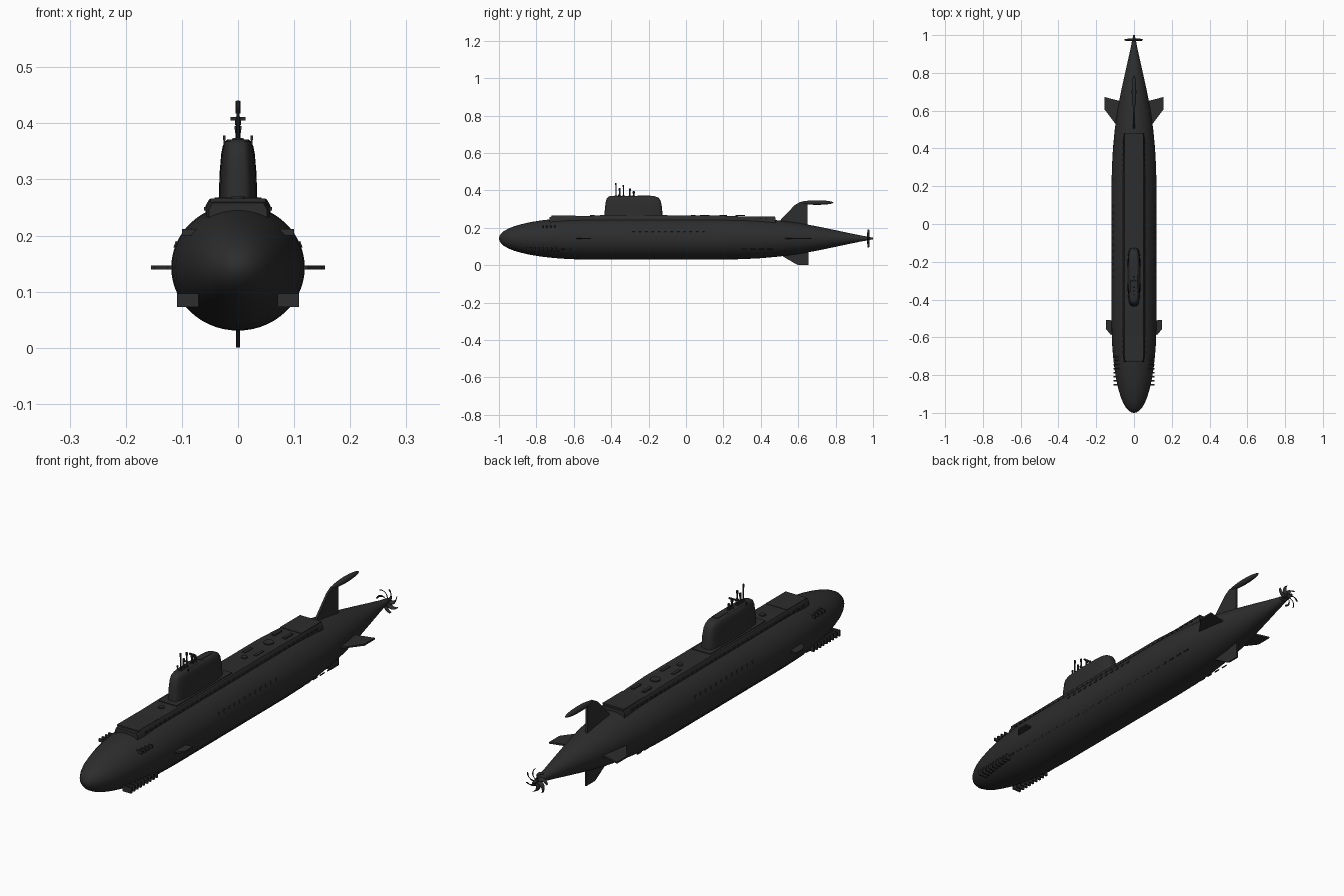
import bpy, bmesh, math
from mathutils import Matrix

if "Cube" in bpy.data.objects:
    bpy.data.objects.remove(bpy.data.objects["Cube"])

def material(name, v):
    m = bpy.data.materials.new(name)
    m.diffuse_color = (v, v, v, 1)
    m.use_nodes = True
    m.node_tree.nodes["Principled BSDF"].inputs["Base Color"].default_value = m.diffuse_color
    return m

BLACK = material("hull_black", 0.026)
AXIS = 0.143      # height of the hull axis
FLAT = 0.945      # hull height / width

def finish(name, bm, mat=BLACK):
    bmesh.ops.recalc_face_normals(bm, faces=bm.faces[:])
    me = bpy.data.meshes.new(name)
    bm.to_mesh(me)
    bm.free()
    me.materials.append(mat)
    ob = bpy.data.objects.new(name, me)
    bpy.context.collection.objects.link(ob)
    return ob

def loft(name, rings):
    bm = bmesh.new()
    loops = [[bm.verts.new(p) for p in r] for r in rings]
    n = len(loops[0])
    for a, b in zip(loops, loops[1:]):
        for i in range(n):
            bm.faces.new((a[i], a[(i + 1) % n], b[(i + 1) % n], b[i]))
    bm.faces.new(loops[0])
    bm.faces.new(loops[-1])
    return finish(name, bm)

def add_box(bm, c, s, roll=0.0):
    m = Matrix.Translation(c) @ Matrix.Rotation(roll, 4, 'Y') @ Matrix.Diagonal((*s, 1))
    bmesh.ops.create_cube(bm, size=1, matrix=m)

def add_cyl(bm, c, r, h, r2=None, seg=16, axis='Z'):
    m = Matrix.Translation(c)
    if axis == 'Y':
        m = m @ Matrix.Rotation(-math.pi / 2, 4, 'X')
    bmesh.ops.create_cone(bm, cap_ends=True, segments=seg, radius1=r,
                          radius2=r if r2 is None else r2, depth=h, matrix=m)

# Hull: ellipse sections along y
PROFILE = [(-1, .004), (-.997, .014), (-.99, .026), (-.975, .041), (-.95, .056), (-.92, .069),
           (-.88, .081), (-.83, .093), (-.77, .103), (-.7, .111), (-.62, .117), (-.52, .119),
           (.2, .119), (.3, .117), (.4, .1115), (.5, .102), (.6, .088), (.7, .069),
           (.8, .047), (.88, .029), (.94, .016), (.975, .010)]

def radius(y):
    for (y0, r0), (y1, r1) in zip(PROFILE, PROFILE[1:]):
        if y0 <= y <= y1:
            return r0 + (r1 - r0) * (y - y0) / (y1 - y0)
    return 0

def hull_ring(y, r, n=56):
    return [(r * math.cos(2 * math.pi * i / n), y, AXIS + FLAT * r * math.sin(2 * math.pi * i / n))
            for i in range(n)]

loft("hull", [hull_ring(y, r) for y, r in PROFILE])

# Deck casing: chamfered strip along the top of the hull
def deck_ring(y, w, top):
    return [(-w, y, .215), (-w, y, top - .012), (-w + .007, y, top),
            (w - .007, y, top), (w, y, top - .012), (w, y, .215)]
loft("deck_casing", [deck_ring(-.73, .052, .258), deck_ring(-.7, .056, .263), deck_ring(-.45, .058, .265),
                     deck_ring(.2, .058, .265), deck_ring(.478, .054, .254)])

# Deck hatches and covers
bm = bmesh.new()
add_box(bm, (0, -.655, .262), (.098, .13, .007))
add_box(bm, (0, .41, .258), (.098, .13, .007))
for y in (.2, -.5, .04):
    add_cyl(bm, (0, y, .266), .02 if y == .2 else .012, .007, seg=24)
for y in (.1, .29):
    for s in (-1, 1):
        add_box(bm, (s * .025, y, .265), (.012, .05, .006))
add_box(bm, (0, -.28, .265), (.084, .36, .006))
finish("deck_hatches", bm)

# Drain slots along both edges of the casing
bm = bmesh.new()
for i in range(38):
    y = -.68 + i * .03
    for s in (-1, 1):
        add_box(bm, (s * .0575, y, .2475), (.006, .014, .006))
finish("deck_drain_slots", bm)

# Side slots, low flooding slots, bow grilles
bm = bmesh.new()
for s in (-1, 1):
    for i in range(12):
        add_box(bm, (s * .111, -.28 + i * .034, .184), (.004, .012, .012), s * -.36)
    for i in range(26):
        add_box(bm, (s * .102, -.70 + i * .046, .085), (.004, .026, .005), s * .55)
    for i in range(9):
        y = -.85 + i * .021
        x = radius(y) * .84
        add_box(bm, (s * (x + .105) / 2, y, .085), (max(.107 - x, .006) + .006, .008, .024))
    for i in range(4):
        add_box(bm, (s * .085, -.765 + i * .021, .206), (.030, .007, .012))
finish("hull_slots", bm)

# Sail: rounded-box sections stacked in z
def sail_ring(z, y0, y1, w, n=40):
    pts = []
    for i in range(n):
        a = 2 * math.pi * i / n
        c, s = math.cos(a), math.sin(a)
        e = .5 if s > 0 else .75
        pts.append((w * math.copysign(abs(c) ** .5, c),
                    (y0 + y1) / 2 + (y1 - y0) / 2 * math.copysign(abs(s) ** e, s), z))
    return pts
loft("sail", [sail_ring(*a) for a in (
    (.25, -.438, -.124, .036), (.272, -.436, -.126, .034), (.31, -.433, -.128, .033),
    (.345, -.428, -.136, .030), (.360, -.422, -.146, .027), (.368, -.412, -.163, .023),
    (.371, -.400, -.180, .019))])

# Sail top panel and mast wells
bm = bmesh.new()
for y in (-.375, -.355, -.335, -.30, -.28):
    add_cyl(bm, (0, y, .371), .008, .006)
add_box(bm, (0, -.225, .371), (.022, .07, .004))
finish("sail_top_fittings", bm)

# Masts
bm = bmesh.new()
for y, top, r in ((-.375, .441, .0028), (-.355, .412, .0035), (-.335, .430, .003),
                  (-.30, .410, .004), (-.28, .396, .0045)):
    add_cyl(bm, (0, y, (.36 + top) / 2), r, top - .36, seg=10)
    add_cyl(bm, (0, y, top - .007), r + .0015, .012, seg=10)
add_box(bm, (0, -.30, .408), (.026, .006, .006))
add_box(bm, (0, -.335, .392), (.013, .006, .006))
for s in (-1, 1):
    add_box(bm, (s * .0245, -.36, .374), (.004, .006, .008))
    add_box(bm, (s * .0245, -.36, .364), (.002, .003, .016))
finish("masts", bm)

# Fins: polygon (a, y) with a thickness; vertical or horizontal
def fin(name, pts, t, vertical):
    bm = bmesh.new()
    for s in ((1,) if vertical else (-1, 1)):
        def P(a, y, d):
            return bm.verts.new((d, y, a) if vertical else (s * a, y, AXIS + d))
        lo = [P(a, y, -t) for a, y in pts]
        hi = [P(a, y, t) for a, y in pts]
        bm.faces.new(lo)
        bm.faces.new(hi)
        n = len(pts)
        for i in range(n):
            bm.faces.new((lo[i], lo[(i + 1) % n], hi[(i + 1) % n], hi[i]))
    return finish(name, bm)

fin("bow_planes", [(.10, -.59), (.125, -.585), (.149, -.555), (.149, -.507), (.10, -.512)], .0035, False)
fin("stern_planes", [(.06, .52), (.098, .53), (.155, .605), (.155, .672), (.09, .655), (.06, .655)], .0035, False)
fin("upper_rudder", [(.20, .49), (.245, .508), (.322, .582), (.338, .61), (.338, .65), (.20, .65)], .0045, True)
fin("lower_rudder", [(.09, .50), (.046, .52), (.008, .585), (.0, .60), (.0, .655), (.09, .655)], .0035, True)

# Pod on the upper rudder
bm = bmesh.new()
bmesh.ops.create_uvsphere(bm, u_segments=20, v_segments=20, radius=1,
    matrix=Matrix.Translation((0, .70, .335)) @ Matrix.Diagonal((.012, .088, .012, 1))
    @ Matrix.Rotation(math.pi / 2, 4, 'X'))
finish("rudder_pod", bm)

# Propeller: hub and seven swept blades
bm = bmesh.new()
add_cyl(bm, (0, .983, AXIS), .0105, .034, .004, 20, 'Y')
finish("propeller_hub", bm)
bm = bmesh.new()
for k in range(7):
    rows = []
    for j in range(8):
        t = j / 7
        r = .006 + .043 * t
        a = 2 * math.pi * k / 7 + math.pi / 2 + .75 * t * t
        w = .0045 + .0025 * math.sin(math.pi * t) - .003 * t ** 3
        row = []
        for d in (-1, 1):
            b = a + d * w / max(r, .012)
            row.append(bm.verts.new((r * math.cos(b), .975 + d * .007 * (1 - .4 * t), AXIS + r * math.sin(b))))
        rows.append(row)
    for p, q in zip(rows, rows[1:]):
        bm.faces.new((p[0], p[1], q[1], q[0]))
blades = finish("propeller_blades", bm)
sol = blades.modifiers.new("thickness", 'SOLIDIFY')
sol.thickness = .002
sol.offset = 0

# Shading
for ob in bpy.data.objects:
    ob.select_set(True)
bpy.context.view_layer.objects.active = bpy.data.objects["hull"]
bpy.ops.object.shade_smooth_by_angle(angle=math.radians(35))
